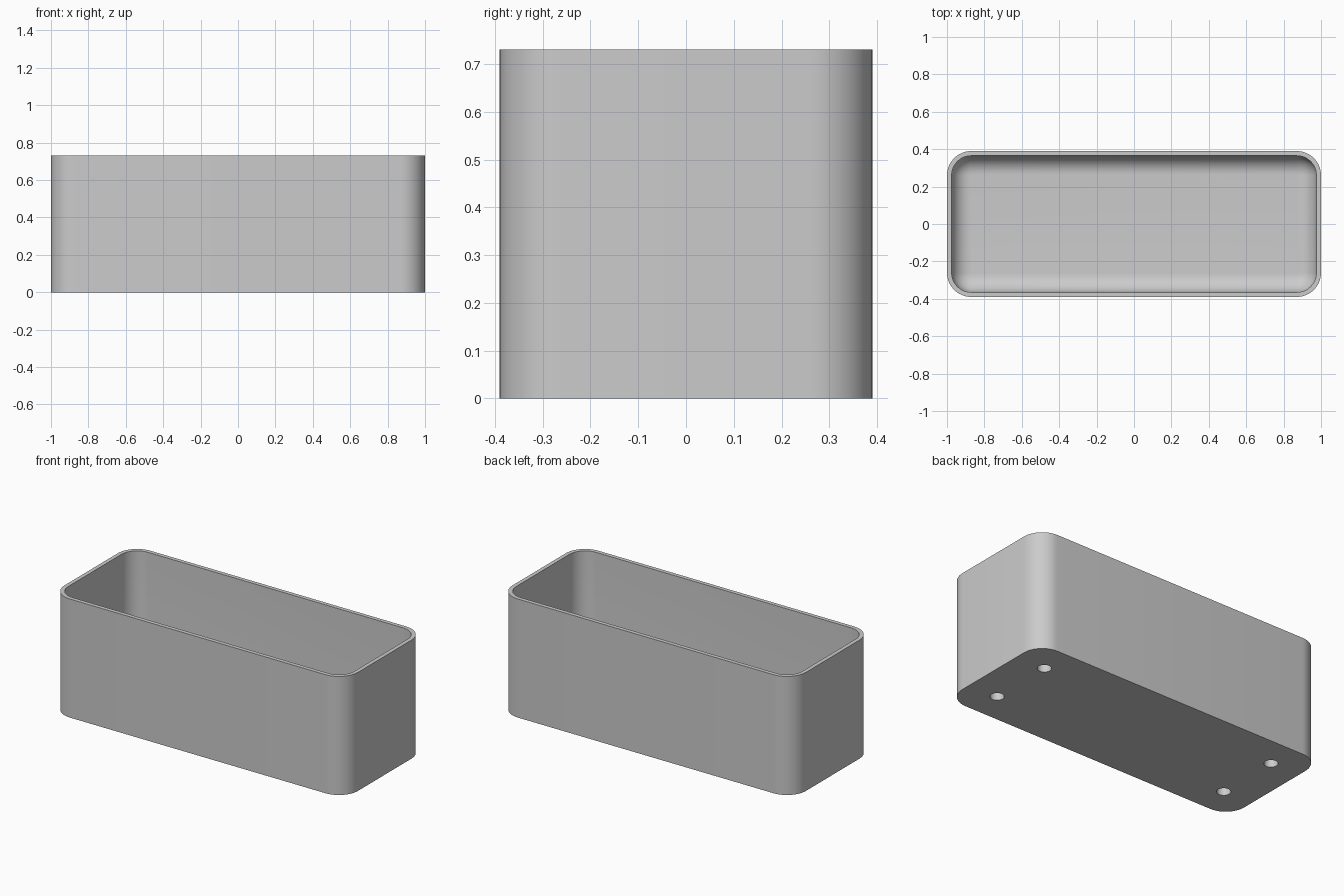
import bpy
import bmesh
from math import cos, sin, pi

LENGTH, WIDTH, HEIGHT = 2.0, 0.78, 0.73
CORNER, WALL, FLOOR, FILLET = 0.13, 0.025, 0.07, 0.10
HOLE_X, HOLE_Y, HOLE_R, HOLE_DEPTH = 0.805, 0.20, 0.039, 0.045
STEPS = 12

cube = bpy.data.objects.get("Cube")
if cube:
    bpy.data.objects.remove(cube, do_unlink=True)

grey = bpy.data.materials.new("plain grey")
grey.use_nodes = True
colour = (0.6, 0.6, 0.6, 1)
grey.diffuse_color = colour
grey.node_tree.nodes["Principled BSDF"].inputs["Base Color"].default_value = colour


def rounded_ring(bm, inset, z):
    """Rounded rectangle, moved inward from the outer outline."""
    r = CORNER - inset
    cx, cy = LENGTH / 2 - CORNER, WIDTH / 2 - CORNER
    ring = []
    for quarter, (sx, sy) in enumerate([(1, 1), (-1, 1), (-1, -1), (1, -1)]):
        for i in range(STEPS + 1):
            a = (quarter + i / STEPS) * pi / 2
            ring.append(bm.verts.new((sx * cx + r * cos(a), sy * cy + r * sin(a), z)))
    return ring


def make_object(name, bm):
    bmesh.ops.recalc_face_normals(bm, faces=bm.faces)
    mesh = bpy.data.meshes.new(name)
    bm.to_mesh(mesh)
    bm.free()
    mesh.materials.append(grey)
    obj = bpy.data.objects.new(name, mesh)
    bpy.context.collection.objects.link(obj)
    return obj


# Open box: outer wall, rim, inner wall, rounded inner floor edge
sections = [(0, 0), (0, HEIGHT), (WALL, HEIGHT)]
for i in range(STEPS + 1):
    a = i / STEPS * pi / 2
    sections.append((WALL + FILLET * (1 - cos(a)), FLOOR + FILLET * (1 - sin(a))))
bm = bmesh.new()
rings = [rounded_ring(bm, inset, z) for inset, z in sections]
for low, high in zip(rings, rings[1:]):
    for i in range(len(low)):
        j = (i + 1) % len(low)
        bm.faces.new((low[i], low[j], high[j], high[i]))
bm.faces.new(rings[0])
bm.faces.new(rings[-1])
box = make_object("open_box", bm)

# Four blind round holes in the underside
bm = bmesh.new()
for sx in (-1, 1):
    for sy in (-1, 1):
        made = bmesh.ops.create_cone(bm, cap_ends=True, segments=32, radius1=HOLE_R,
                                     radius2=HOLE_R, depth=2 * HOLE_DEPTH)
        bmesh.ops.translate(bm, verts=made["verts"], vec=(sx * HOLE_X, sy * HOLE_Y, 0))
cutter = make_object("hole_cutter", bm)
cutter.hide_render = True

cut = box.modifiers.new("underside_holes", "BOOLEAN")
cut.operation = "DIFFERENCE"
cut.solver = "EXACT"
cut.object = cutter
bpy.ops.object.select_all(action="DESELECT")
bpy.context.view_layer.objects.active = box
box.select_set(True)
bpy.ops.object.modifier_apply(modifier=cut.name)
bpy.data.objects.remove(cutter, do_unlink=True)
bpy.ops.object.shade_smooth_by_angle(angle=pi / 6)
